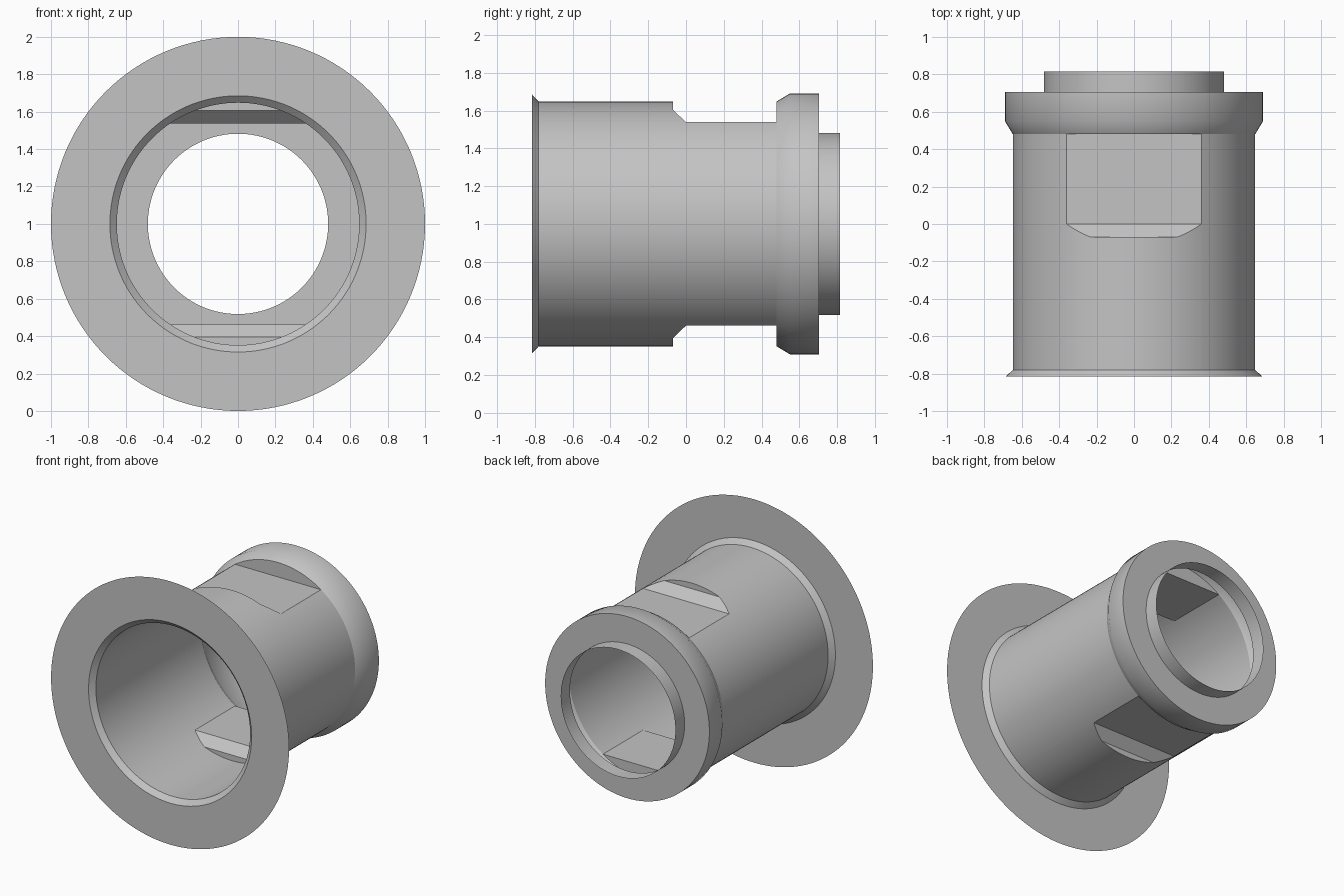
import bpy, bmesh, math

cube = bpy.data.objects.get("Cube")
if cube:
    bpy.data.objects.remove(cube)

grey = bpy.data.materials.new("light grey")
grey.use_nodes = True
grey.diffuse_color = (0.55, 0.55, 0.55, 1)
grey.node_tree.nodes["Principled BSDF"].inputs["Base Color"].default_value = (0.55, 0.55, 0.55, 1)

R = 0.648             # barrel radius
FLAT = 0.538          # height of the wrench flats from the axis
STEP = 0.605          # height where the ramp to the flat begins
RAMP = 0.07           # length of the ramp

# Evenly spaced angles plus the exact corners of the flats and ramps
angles = {round(math.tau * i / 128, 5) for i in range(128)}
for h in (FLAT, STEP):
    a = math.asin(h / R)
    angles |= {a, math.pi - a, math.pi + a, math.tau - a}
angles = sorted(angles)


def ring(y, r):
    return [(r * math.cos(a), y, 1 + r * math.sin(a)) for a in angles]


def clamped(y, h):
    """Barrel ring with its top and bottom cut off level."""
    return [(x, y, 1 + max(-h, min(h, z - 1))) for x, _, z in ring(y, R)]


def ramp_start():
    """Line where the sloping ramp meets the barrel."""
    points = []
    for x, _, z in clamped(0, STEP):
        rise = max(0, abs(z - 1) - FLAT)
        points.append((x, -RAMP * rise / (STEP - FLAT), z))
    return points


def loft(name, rings):
    bm = bmesh.new()
    loops = [[bm.verts.new(p) for p in points] for points in rings]
    n = len(angles)
    for a, b in zip(loops, loops[1:]):
        for i in range(n):
            j = (i + 1) % n
            bm.faces.new((a[i], b[i], b[j], a[j]))
    # Merge the places where neighbouring rings coincide
    bmesh.ops.remove_doubles(bm, verts=bm.verts[:], dist=0.0001)
    bmesh.ops.dissolve_degenerate(bm, edges=bm.edges[:], dist=0.0001)
    bmesh.ops.recalc_face_normals(bm, faces=bm.faces[:])
    mesh = bpy.data.meshes.new(name)
    bm.to_mesh(mesh)
    bm.free()
    mesh.materials.append(grey)
    obj = bpy.data.objects.new(name, mesh)
    bpy.context.collection.objects.link(obj)
    bpy.ops.object.select_all(action='DESELECT')
    obj.select_set(True)
    bpy.context.view_layer.objects.active = obj
    bpy.ops.object.shade_smooth_by_angle(angle=math.radians(32))
    return obj


# Thin flat flange at the front
loft("flange", [ring(-0.815, 1.0), ring(-0.815, 0.685)])

# Flared barrel with two opposite flats
loft("barrel", [ring(-0.815, 0.685), ring(-0.78, R), ring(-RAMP, R),
                ramp_start(), clamped(0, FLAT), clamped(0.48, FLAT), ring(0.48, R)])

# Chamfered collar with its rear face
loft("collar", [ring(0.48, R), ring(0.55, 0.69), ring(0.705, 0.69), ring(0.705, 0.482)])

# Short open tube at the back
loft("rear_tube", [ring(0.705, 0.482), ring(0.815, 0.482)])
